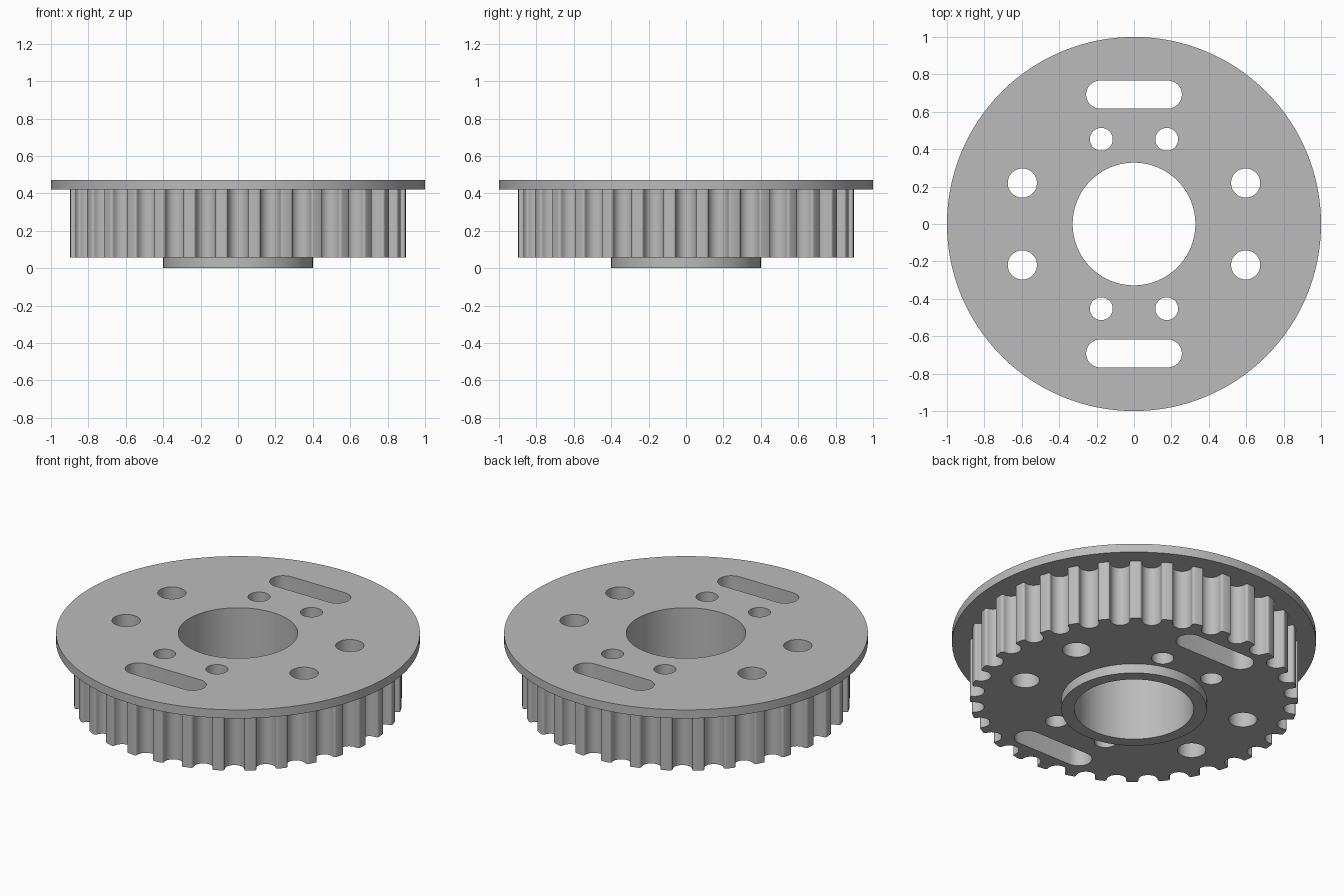
import bpy
import math
from math import cos, sin, pi

TEETH = 32
BORE_R = 0.328
TOOTH_R = 0.902

cube = bpy.data.objects.get("Cube")
if cube:
    bpy.data.objects.remove(cube, do_unlink=True)

metal = bpy.data.materials.new("grey_metal")
metal.use_nodes = True
grey = (0.5, 0.5, 0.5, 1.0)
metal.diffuse_color = grey
metal.node_tree.nodes["Principled BSDF"].inputs["Base Color"].default_value = grey


def arc(cx, cy, r, start, end, steps):
    """Points along a circular arc, angles in radians."""
    return [(cx + r * cos(start + (end - start) * i / steps),
             cy + r * sin(start + (end - start) * i / steps))
            for i in range(steps + 1)]


def circle(cx, cy, r, steps=48):
    return arc(cx, cy, r, 0, 2 * pi, steps)[:-1]


def slot(cx, cy, half_length, r):
    reach = half_length - r
    return (arc(cx + reach, cy, r, -pi / 2, pi / 2, 16)
            + arc(cx - reach, cy, r, pi / 2, 3 * pi / 2, 16))


def toothed_outline():
    """Round-bottomed belt grooves with softened tooth corners."""
    groove_r, depth, fillet = 0.054, 0.075, 0.013
    centre = TOOTH_R - depth + groove_r
    side = groove_r + fillet
    corner = math.sqrt((TOOTH_R - fillet) ** 2 - side ** 2)
    tip = math.atan2(side, corner)
    # One groove along +x, run from -y to +y
    groove = arc(corner, -side, fillet, -tip, pi / 2, 5)
    groove += arc(centre, 0, groove_r, 3 * pi / 2, pi / 2, 14)
    groove += arc(corner, side, fillet, -pi / 2, tip, 5)
    points = []
    for k in range(TEETH):
        a = 2 * pi * k / TEETH
        points += [(x * cos(a) - y * sin(a), x * sin(a) + y * cos(a))
                   for x, y in groove]
    return points


def plate(name, loops, bottom, top):
    """Solid plate from an outer loop and hole loops."""
    curve = bpy.data.curves.new(name + "_profile", "CURVE")
    curve.dimensions = "2D"
    curve.fill_mode = "BOTH"
    curve.extrude = (top - bottom) / 2
    for loop in loops:
        spline = curve.splines.new("POLY")
        spline.points.add(len(loop) - 1)
        for point, (x, y) in zip(spline.points, loop):
            point.co = (x, y, 0, 1)
        spline.use_cyclic_u = True
    obj = bpy.data.objects.new(name, curve)
    bpy.context.collection.objects.link(obj)
    bpy.ops.object.select_all(action="DESELECT")
    obj.select_set(True)
    bpy.context.view_layer.objects.active = obj
    bpy.ops.object.convert(target="MESH")
    obj = bpy.context.view_layer.objects.active
    obj.name = name
    obj.location.z = (top + bottom) / 2
    # Weld caps to walls, then smooth the curved walls only
    bpy.ops.object.mode_set(mode="EDIT")
    bpy.ops.mesh.select_all(action="SELECT")
    bpy.ops.mesh.remove_doubles(threshold=0.0001)
    bpy.ops.mesh.normals_make_consistent(inside=False)
    bpy.ops.object.mode_set(mode="OBJECT")
    bpy.ops.object.shade_smooth_by_angle(angle=math.radians(30))
    obj.data.materials.clear()
    obj.data.materials.append(metal)
    return obj


# Bore, bolt holes and slots shared by the flange and toothed body
bore = circle(0, 0, BORE_R, 96)
holes = [bore]
for sy in (-1, 1):
    holes.append(slot(0, sy * 0.692, 0.256, 0.075))
    for sx in (-1, 1):
        holes.append(circle(sx * 0.597, sy * 0.219, 0.078))
        holes.append(circle(sx * 0.175, sy * 0.453, 0.061))

plate("top_flange", [circle(0, 0, 1.0, 128)] + holes, 0.421, 0.473)
plate("toothed_body", [toothed_outline()] + holes, 0.058, 0.421)
plate("hub_collar", [circle(0, 0, 0.4, 96), bore], 0.0, 0.058)
